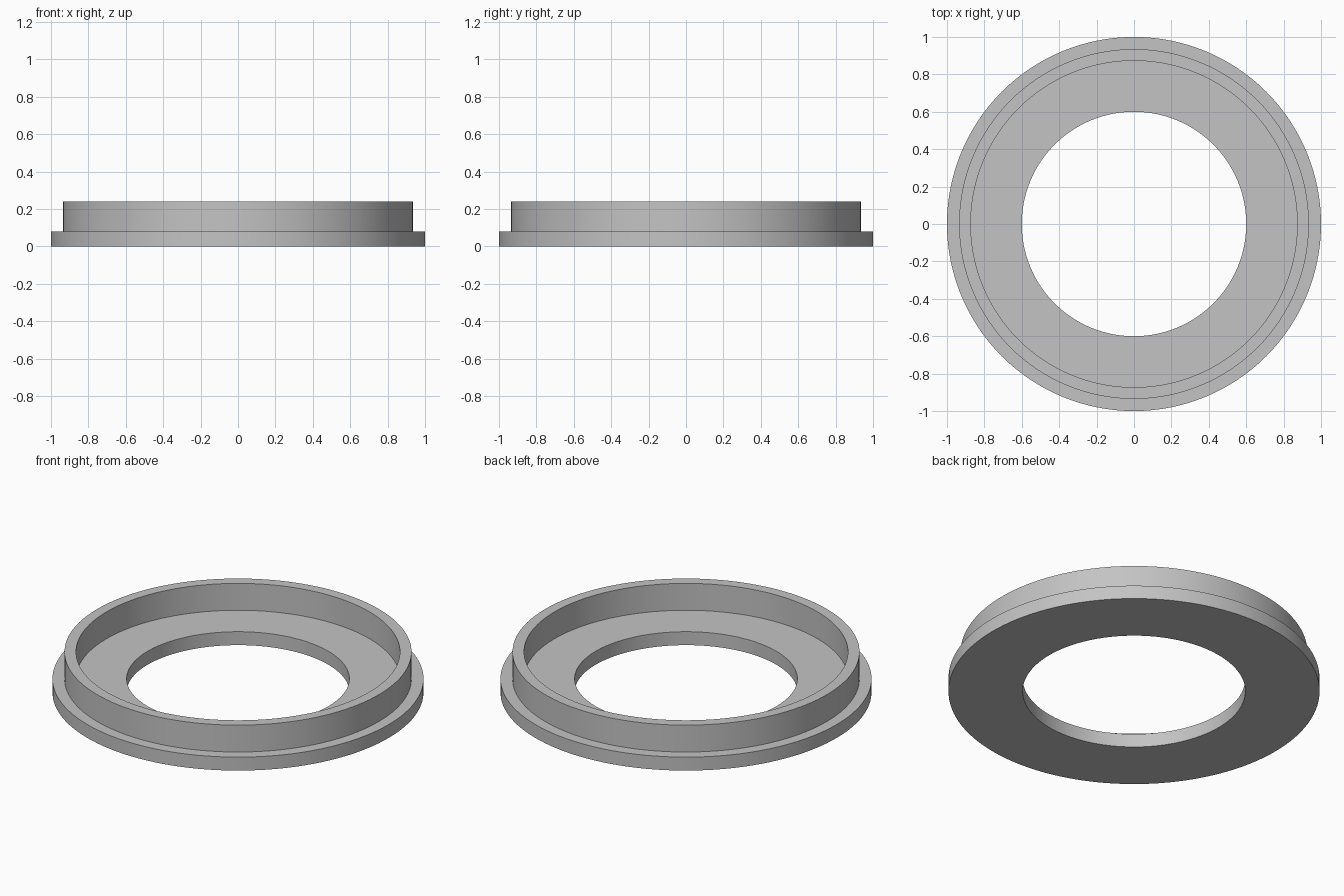
import bpy
import bmesh
import math

cube = bpy.data.objects.get("Cube")
if cube:
    bpy.data.objects.remove(cube, do_unlink=True)

SEGMENTS = 128
HOLE, RIM_IN, RIM_OUT, FLANGE = 0.6, 0.873, 0.935, 1.0
FLOOR, TOP = 0.08, 0.24

# Plain grey material
grey = bpy.data.materials.new("light_grey")
grey.use_nodes = True
colour = (0.55, 0.55, 0.55, 1)
grey.diffuse_color = colour
grey.node_tree.nodes["Principled BSDF"].inputs["Base Color"].default_value = colour


def lathe(name, profile):
    """Revolve a closed (radius, height) profile about the z axis."""
    bm = bmesh.new()
    rings = []
    for r, z in profile:
        angles = (math.tau * i / SEGMENTS for i in range(SEGMENTS))
        rings.append([bm.verts.new((r * math.cos(a), r * math.sin(a), z)) for a in angles])
    for k, ring in enumerate(rings):
        following = rings[(k + 1) % len(rings)]
        for i in range(SEGMENTS):
            j = (i + 1) % SEGMENTS
            bm.faces.new((ring[i], ring[j], following[j], following[i]))
    bmesh.ops.recalc_face_normals(bm, faces=bm.faces)
    mesh = bpy.data.meshes.new(name)
    bm.to_mesh(mesh)
    bm.free()
    mesh.materials.append(grey)
    obj = bpy.data.objects.new(name, mesh)
    bpy.context.collection.objects.link(obj)
    bpy.ops.object.select_all(action="DESELECT")
    obj.select_set(True)
    bpy.context.view_layer.objects.active = obj
    bpy.ops.object.shade_smooth_by_angle(angle=math.radians(30))
    return obj


# Flat flange with a central hole and a raised collar, as one solid
lathe("flanged_ring", [
    (HOLE, 0), (FLANGE, 0), (FLANGE, FLOOR), (RIM_OUT, FLOOR),
    (RIM_OUT, TOP), (RIM_IN, TOP), (RIM_IN, FLOOR), (HOLE, FLOOR),
])
